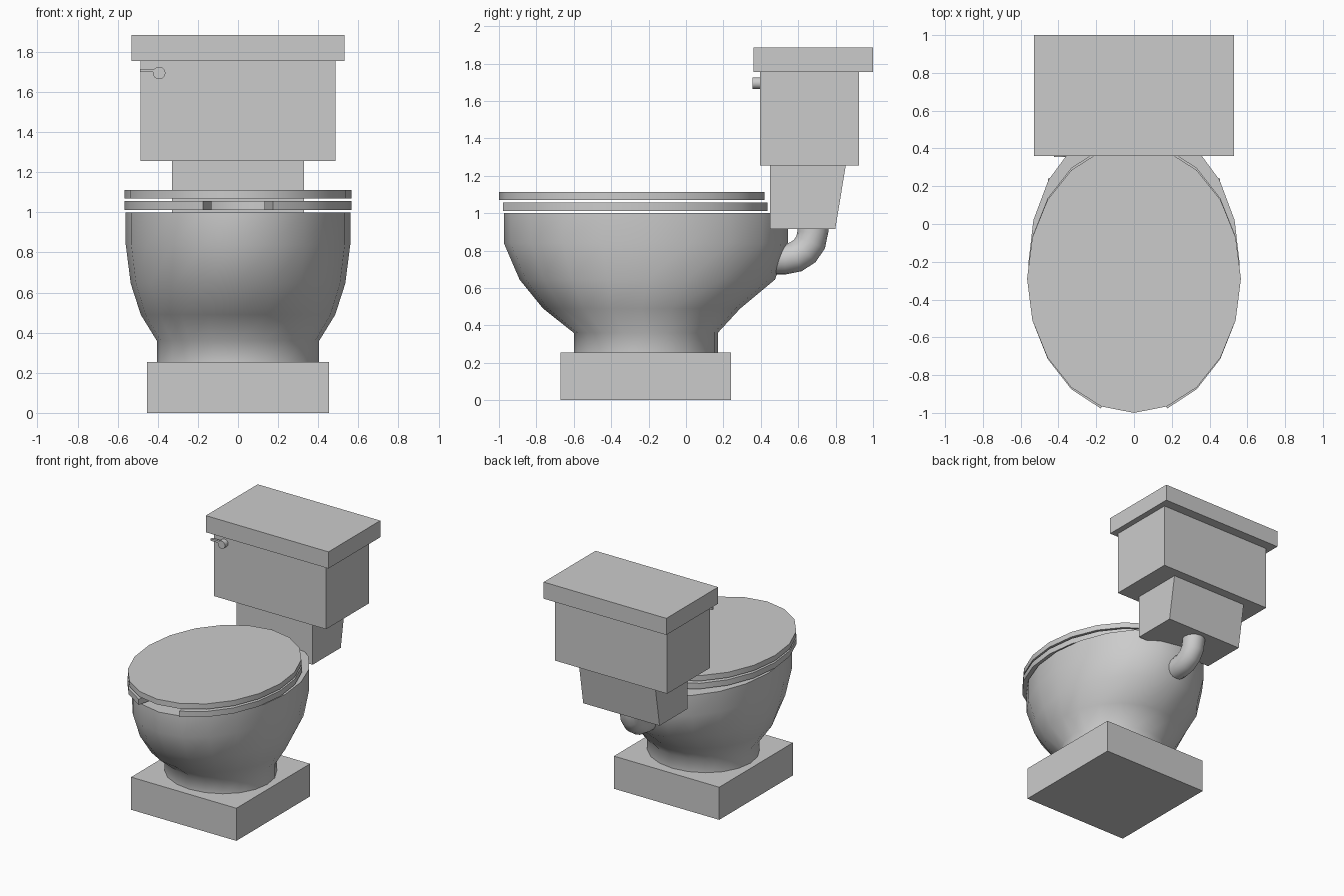
import bpy, bmesh
from math import sin, cos, pi, radians

if "Cube" in bpy.data.objects:
    bpy.data.objects.remove(bpy.data.objects["Cube"])

SIDES = 20


def finish(name, bm, smooth=None):
    bmesh.ops.recalc_face_normals(bm, faces=bm.faces)
    me = bpy.data.meshes.new(name)
    bm.to_mesh(me)
    bm.free()
    ob = bpy.data.objects.new(name, me)
    bpy.context.collection.objects.link(ob)
    if smooth:
        me.shade_smooth()
        me.set_sharp_from_angle(angle=radians(smooth))
    return ob


def box(name, x0, x1, y0, y1, z0, z1, slope=0.0):
    """Box; slope pulls the bottom back edge forward."""
    bm = bmesh.new()
    bmesh.ops.create_cube(bm, size=1)
    for v in bm.verts:
        low = v.co.z < 0
        v.co.x = x0 if v.co.x < 0 else x1
        v.co.y = y0 if v.co.y < 0 else y1 - (slope if low else 0)
        v.co.z = z0 if low else z1
    return finish(name, bm)


def oval(cy, rx, ry, z, first=0, last=SIDES - 1):
    """Points of an oval, starting at the front (-y)."""
    return [(rx * sin(2 * pi * i / SIDES), cy - ry * cos(2 * pi * i / SIDES), z)
            for i in range(first, last + 1)]


def loft(name, rings, smooth, closed=True):
    """Bridge rings; closed caps both ends, otherwise rings wrap to form a bar."""
    bm = bmesh.new()
    vs = [[bm.verts.new(p) for p in r] for r in rings]
    n, m = len(vs[0]), len(vs)
    for a in range(m - 1 if closed else m):
        lo, hi = vs[a], vs[(a + 1) % m]
        for i in range(n if closed else n - 1):
            j = (i + 1) % n
            bm.faces.new((lo[i], lo[j], hi[j], hi[i]))
    if closed:
        bm.faces.new(vs[0])
        bm.faces.new(vs[-1])
    else:
        bm.faces.new([r[0] for r in vs])
        bm.faces.new([r[-1] for r in vs])
    return finish(name, bm, smooth)


# Foot block
box("base", -0.455, 0.455, -0.67, 0.24, 0, 0.255)

# Bowl: outside rings upward, over the rim, down the inside
bowl_rings = [
    (-0.215, 0.405, 0.385, 0.25), (-0.215, 0.405, 0.385, 0.36),
    (-0.237, 0.485, 0.527, 0.49), (-0.207, 0.535, 0.683, 0.645),
    (-0.214, 0.56, 0.76, 0.84), (-0.214, 0.56, 0.76, 1.0),
    (-0.25, 0.43, 0.58, 1.0), (-0.25, 0.42, 0.57, 0.84),
    (-0.24, 0.33, 0.40, 0.60), (-0.22, 0.18, 0.20, 0.45)]
loft("bowl", [oval(*r) for r in bowl_rings], 60)

# Seat: horseshoe, open at the front
seat = [(0.565, 0.724, 1.012), (0.565, 0.724, 1.056),
        (0.43, 0.55, 1.056), (0.43, 0.55, 1.012)]
loft("seat", [oval(-0.289, rx, ry, z, 1, SIDES - 1) for rx, ry, z in seat],
     35, closed=False)

# Closed lid
loft("seat_lid", [oval(-0.29, 0.566, 0.71, z) for z in (1.07, 1.112)], 35)

# Tank
box("tank_neck", -0.33, 0.33, 0.45, 0.855, 0.915, 1.26, slope=0.057)
box("tank", -0.485, 0.485, 0.395, 0.925, 1.255, 1.755)
box("tank_lid", -0.53, 0.53, 0.36, 1.0, 1.755, 1.885)

# Curved pipe from tank neck to bowl
path = [(0.678, 0.94, 0.0)]
path += [(0.53 + 0.148 * cos(a), 0.90 - 0.145 * sin(a), a)
         for a in (radians(d) for d in (0, 22.5, 45, 67.5, 90))]
path += [(0.42, 0.755, pi / 2)]
pipe = []
for y, z, a in path:
    pipe.append([(0.083 * sin(t), y + 0.083 * cos(t) * cos(a),
                  z - 0.083 * cos(t) * sin(a))
                 for t in (2 * pi * i / 16 for i in range(16))])
loft("pipe", pipe, 40)

# Flush handle
knob = [[(-0.393 + 0.031 * cos(t), y, 1.695 + 0.031 * sin(t))
         for t in (2 * pi * i / 16 for i in range(16))] for y in (0.356, 0.40)]
loft("handle_knob", knob, 40)
box("handle_lever", -0.488, -0.405, 0.36, 0.378, 1.70, 1.716)
